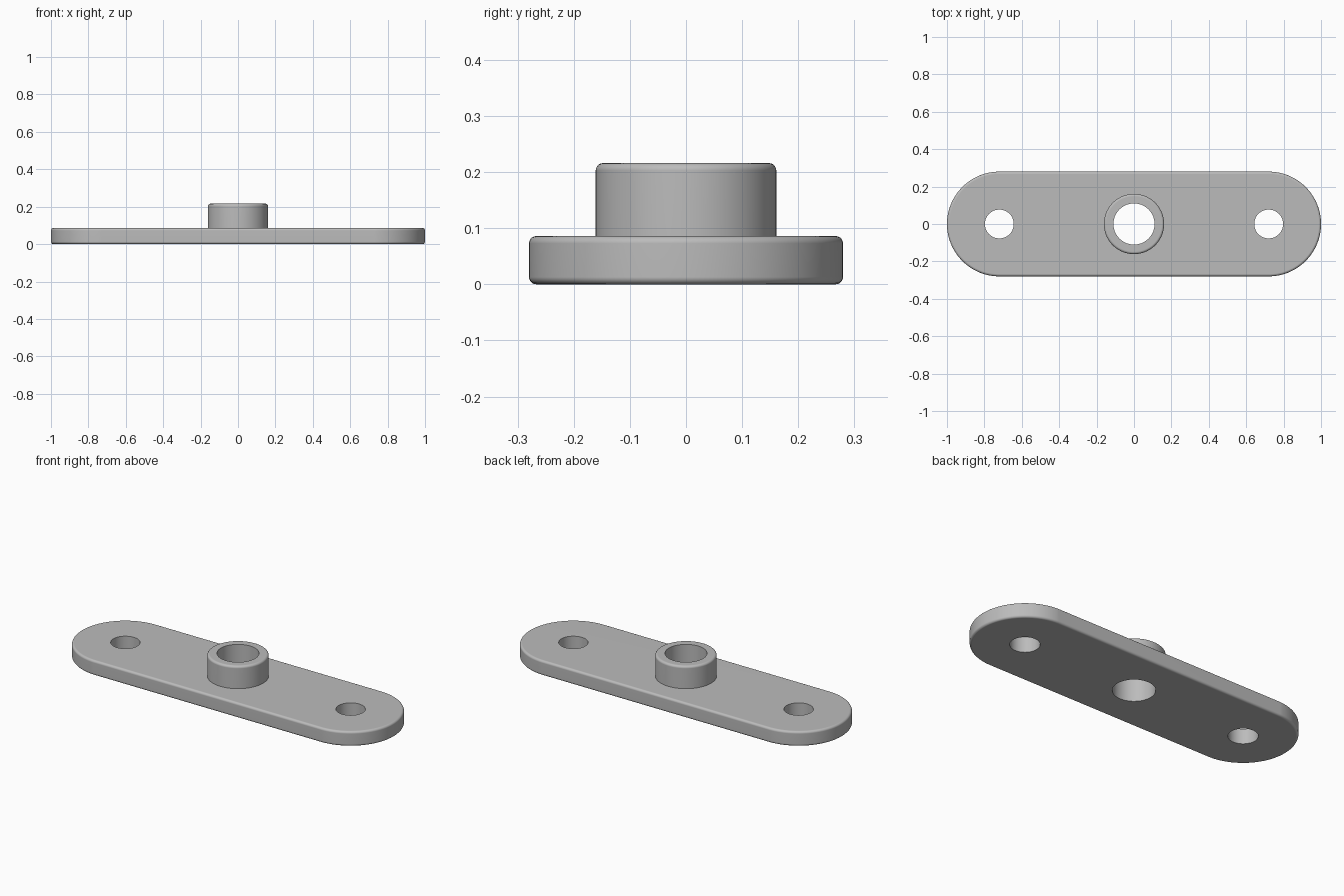
import bpy
import bmesh
from math import cos, sin, pi, copysign

SEGMENTS = 96
HALF_SPAN = 0.72      # hole centre distance from the middle
END_R = 0.28
PLATE_TOP = 0.086
BOSS_TOP = 0.216
BOSS_R = 0.161
BORE_R = 0.11
HOLE_R = 0.077
FILLET = 0.013

cube = bpy.data.objects.get("Cube")
if cube:
    bpy.data.objects.remove(cube, do_unlink=True)

metal = bpy.data.materials.new("grey_metal")
metal.use_nodes = True
GREY = (0.5, 0.5, 0.5, 1)
metal.diffuse_color = GREY
metal.node_tree.nodes["Principled BSDF"].inputs["Base Color"].default_value = GREY


def fillet(radius, z, start, steps=5):
    """Quarter-round profile points on an outer edge, at height z."""
    cx = radius - FILLET
    cz = z - FILLET if start == 0 else z + FILLET
    angles = [start + pi / 2 * i / steps for i in range(steps + 1)]
    return [(cx + FILLET * cos(a), cz + FILLET * sin(a)) for a in angles]


def loft(name, profile, half_span=0.0, centre_x=0.0, capped=True):
    """Sweep a (radius, z) profile round a slot-shaped or circular outline."""
    bm = bmesh.new()
    rings = []
    for r, z in profile:
        ring = []
        for i in range(SEGMENTS):
            a = 2 * pi * (i + 0.5) / SEGMENTS
            x = centre_x + r * cos(a) + copysign(half_span, cos(a))
            ring.append(bm.verts.new((x, r * sin(a), z)))
        rings.append(ring)
    for low, high in zip(rings, rings[1:]):
        for i in range(SEGMENTS):
            j = (i + 1) % SEGMENTS
            bm.faces.new((low[i], low[j], high[j], high[i]))
    if capped:
        bm.faces.new(rings[0][::-1])
        bm.faces.new(rings[-1])
    mesh = bpy.data.meshes.new(name)
    bm.to_mesh(mesh)
    bm.free()
    mesh.materials.append(metal)
    obj = bpy.data.objects.new(name, mesh)
    bpy.context.collection.objects.link(obj)
    return obj


def finish(obj):
    """Smooth the rounds while keeping flats flat and edges crisp."""
    bpy.ops.object.select_all(action="DESELECT")
    obj.select_set(True)
    bpy.context.view_layer.objects.active = obj
    for mod in list(obj.modifiers):
        bpy.ops.object.modifier_apply(modifier=mod.name)
    bpy.ops.object.shade_smooth_by_angle(angle=pi / 6)
    mod = obj.modifiers.new("flat_normals", "WEIGHTED_NORMAL")
    mod.keep_sharp = True


# Rounded-end base plate
plate = loft("base_plate",
             fillet(END_R, 0, -pi / 2) + fillet(END_R, PLATE_TOP, 0),
             half_span=HALF_SPAN)

# Two fixing holes and the central bore
cutters = []
for x, r in ((-HALF_SPAN, HOLE_R), (0, BORE_R), (HALF_SPAN, HOLE_R)):
    cutter = loft("hole_cutter", [(r, -0.1), (r, 0.3)], centre_x=x)
    cutter.hide_render = True
    cutters.append(cutter)
    mod = plate.modifiers.new("hole", "BOOLEAN")
    mod.operation = "DIFFERENCE"
    mod.solver = "EXACT"
    mod.object = cutter
finish(plate)
for cutter in cutters:
    bpy.data.objects.remove(cutter, do_unlink=True)

# Raised tubular boss around the bore
boss = loft("centre_boss",
            [(BOSS_R, PLATE_TOP)] + fillet(BOSS_R, BOSS_TOP, 0)
            + [(BORE_R, BOSS_TOP), (BORE_R, PLATE_TOP)],
            capped=False)
finish(boss)
